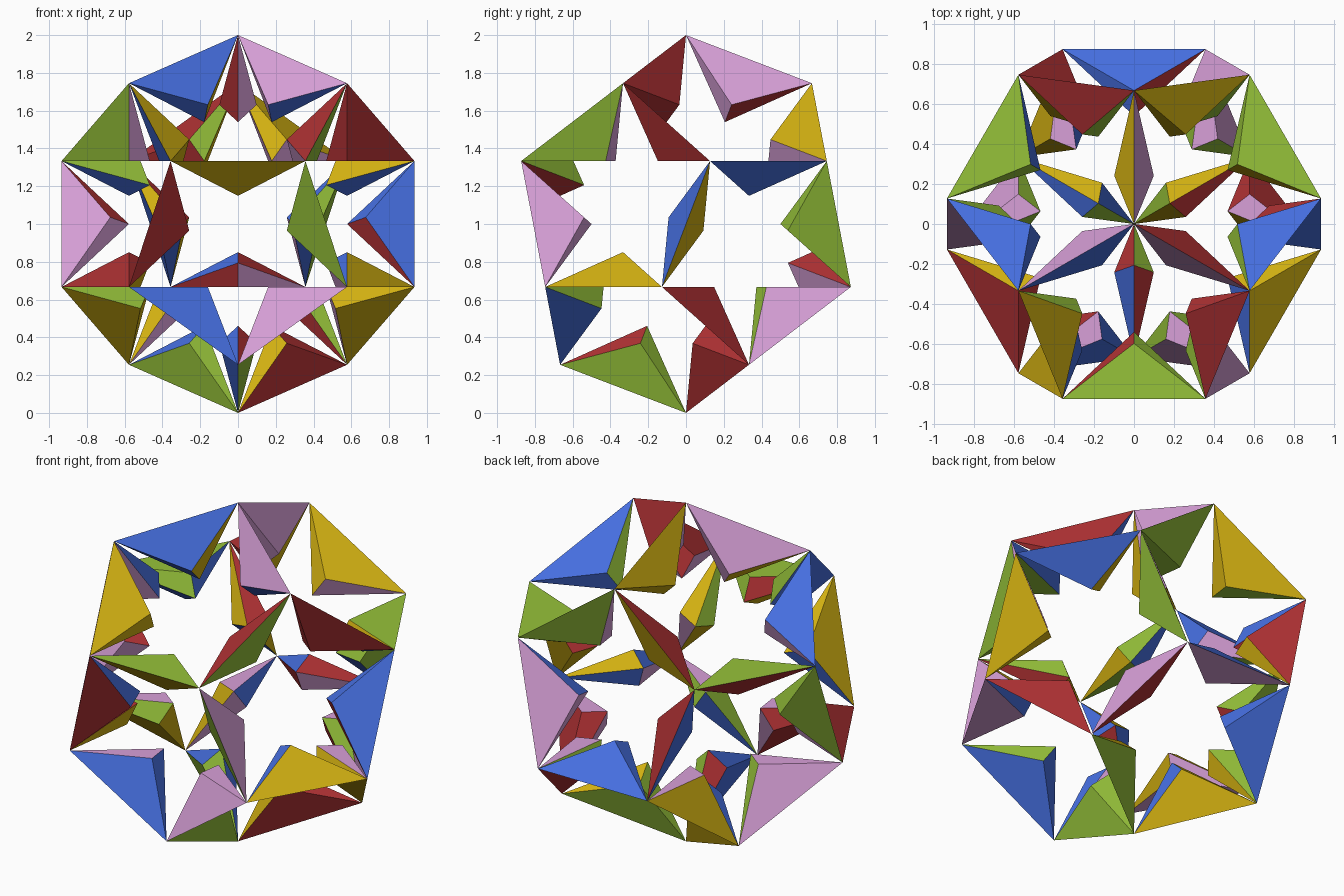
import bpy
import math
from mathutils import Vector

if "Cube" in bpy.data.objects:
    bpy.data.objects.remove(bpy.data.objects["Cube"])


def linear(c):
    c /= 255
    return c / 12.92 if c <= 0.04045 else ((c + 0.055) / 1.055) ** 2.4


def polar(r, deg, z):
    a = math.radians(deg)
    return Vector((r * math.cos(a), r * math.sin(a), z))


# Corners of a dodecahedron of radius 1, standing on one corner
half = [Vector((0, 0, 1))]
for k in (90, 210, 330):
    half.append(polar(2 / 3, k, math.sqrt(5) / 3))
    for off in (-37.7612, 37.7612):
        half.append(polar(math.sqrt(8) / 3, k + off, 1 / 3))
corners = half + [-v for v in half]


def nearest(p):
    return max(range(20), key=lambda i: corners[i].dot(p))


# Five paints, each with one face direction that carries it
paints = [
    ("green", (150, 194, 58), (0, 0, 1)),
    ("pink", (216, 160, 216), (0, 0, -1)),
    ("red", (177, 50, 52), (0.577, -0.745, -0.333)),
    ("blue", (71, 112, 226), (0.357, -0.873, 0.333)),
    ("yellow", (212, 178, 18), (0, -0.667, -0.745)),
]
materials = []
colour_of = {}
for slot, (name, rgb, seed) in enumerate(paints):
    mat = bpy.data.materials.new(name)
    mat.diffuse_color = (*[linear(c) for c in rgb], 1)
    mat.use_nodes = True
    mat.node_tree.nodes["Principled BSDF"].inputs["Base Color"].default_value = mat.diffuse_color
    materials.append(mat)
    # Each paint covers the four planes of one right-handed tetrahedron
    g = corners[nearest(Vector(seed))]
    colour_of[nearest(g)] = slot
    ring = [v for v in corners if abs(v.dot(g) - 0.745) < 0.02]
    for i, n in enumerate(corners):
        if abs(n.dot(g) + 1 / 3) < 0.02:
            m = max(ring, key=n.dot)
            if g.dot(m.cross(n)) > 0:
                colour_of[i] = slot


def edge_unit(a, b, number):
    """Wedge along one edge: two outer flaps and a four-sided inner tip."""
    u = (a + b).normalized()
    t = u.cross((a - b).normalized())
    tip = u * 0.57735
    left = u * 0.67598 + t * 0.09863
    right = u * 0.67598 - t * 0.09863
    verts = [a, b, left, right, tip]
    centre = sum(verts, Vector()) / 5
    faces, slots = [], []
    for f in ((0, 1, 2), (0, 1, 3), (0, 2, 4), (1, 2, 4), (0, 3, 4), (1, 3, 4)):
        p, q, r = (verts[i] for i in f)
        n = (q - p).cross(r - p).normalized()
        if n.dot(p - centre) < 0:
            n, f = -n, f[::-1]
        faces.append(f)
        # Paint follows the plane the face lies in
        slots.append(colour_of[nearest(n if n.dot(p) > 0 else -n)])
    mesh = bpy.data.meshes.new("edge_unit")
    mesh.from_pydata([v + Vector((0, 0, 1)) for v in verts], [], faces)
    for mat in materials:
        mesh.materials.append(mat)
    for poly, slot in zip(mesh.polygons, slots):
        poly.material_index = slot
    obj = bpy.data.objects.new(f"edge_unit_{number:02d}", mesh)
    bpy.context.collection.objects.link(obj)


# One wedge on each of the thirty edges
count = 0
for i in range(20):
    for j in range(i):
        if (corners[i] - corners[j]).length < 0.75:
            count += 1
            edge_unit(corners[i], corners[j], count)
